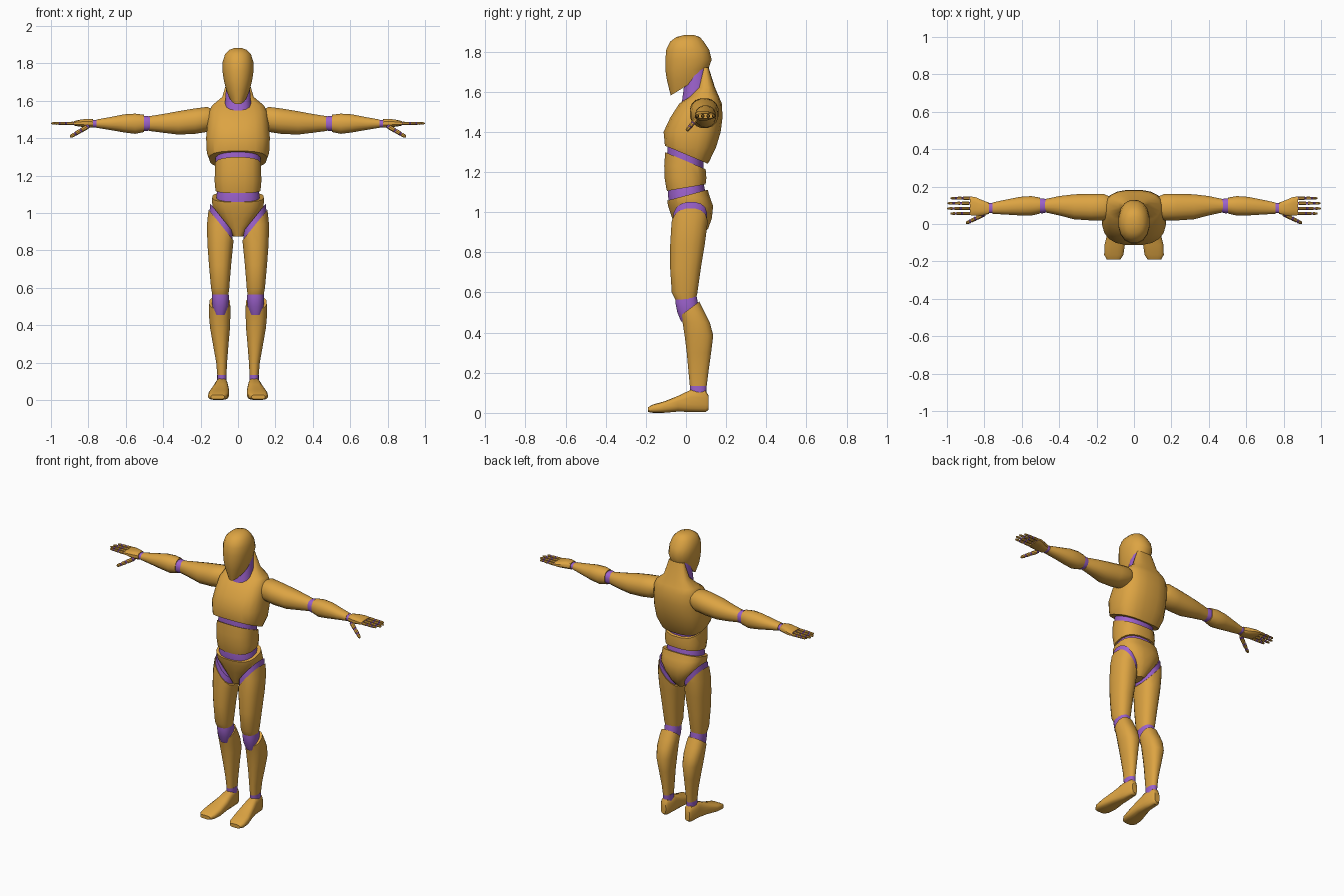
import bpy, bmesh, math
from mathutils import Vector, Matrix


def material(name, rgb):
    m = bpy.data.materials.new(name)
    m.diffuse_color = (*rgb, 1)
    return m


ORANGE = material("warm orange", (0.72, 0.37, 0.055))
PURPLE = material("joint purple", (0.33, 0.12, 0.60))


def loft(name, axis, rings, mat, n=16, power=2.4, cuts=(), mirror=False, matrix=None, bands=()):
    """Skin rounded sections (t, a0, a1, b0, b1) along an axis; each cut (point, normal)
    removes the side its normal points to; faces inside the bands turn purple."""
    bm = bmesh.new()
    loops = []
    for t, a0, a1, b0, b1 in rings:
        loop = []
        for i in range(n):
            u = 2 * math.pi * (i + 0.5) / n
            c, s = math.cos(u), math.sin(u)
            a = (a0 + a1) / 2 + (a1 - a0) / 2 * math.copysign(abs(c) ** (2 / power), c)
            b = (b0 + b1) / 2 + (b1 - b0) / 2 * math.copysign(abs(s) ** (2 / power), s)
            co = [a, b]
            co.insert(axis, t)
            loop.append(bm.verts.new(co))
        loops.append(loop)
    for p, q in zip(loops, loops[1:]):
        for i in range(n):
            bm.faces.new((p[i], p[(i + 1) % n], q[(i + 1) % n], q[i]))
    bm.faces.new(loops[0])
    bm.faces.new(loops[-1])
    for f in bm.faces:
        t = f.calc_center_median()[axis]
        f.material_index = int(any(lo < t < hi for lo, hi in bands))
    for co, no in cuts:
        geom = bm.verts[:] + bm.edges[:] + bm.faces[:]
        r = bmesh.ops.bisect_plane(bm, geom=geom, plane_co=co, plane_no=no, clear_outer=True)
        edges = [e for e in r["geom_cut"] if isinstance(e, bmesh.types.BMEdge)]
        if edges:
            bmesh.ops.edgeloop_fill(bm, edges=edges)
    if matrix:
        bm.transform(matrix)
    bmesh.ops.recalc_face_normals(bm, faces=bm.faces[:])
    me = bpy.data.meshes.new(name)
    bm.to_mesh(me)
    bm.free()
    me.materials.append(mat)
    if bands:
        me.materials.append(PURPLE)
    ob = bpy.data.objects.new(name, me)
    bpy.context.collection.objects.link(ob)
    if mirror:
        ob.modifiers.new("Mirror", "MIRROR")
    return ob


def sym(rings):
    """Expand (z, half width, y0, y1) into full sections."""
    return [(z, -w, w, y0, y1) for z, w, y0, y1 in rings]


# Head with a jaw line sloping up to the nape
loft("head", 2, sym([
    (1.575, .030, -.075, .03), (1.61, .045, -.085, .07), (1.66, .065, -.097, .09),
    (1.71, .077, -.105, .112), (1.76, .085, -.105, .130), (1.81, .083, -.100, .117),
    (1.85, .070, -.080, .090), (1.872, .048, -.05, .07), (1.882, .020, -.01, .04)]),
    ORANGE, power=2.2, cuts=[((0, -.07, 1.585), (0, .62, -1))])

# Neck
loft("neck", 2, sym([(1.50, .074, -.035, .10), (1.56, .072, -.02, .11), (1.62, .068, -.012, .11),
                     (1.72, .062, .01, .105)]), PURPLE)

# Chest, rising at the back into the nape, with a sloping lower edge
loft("chest", 2, sym([
    (1.18, .11, -.05, .07), (1.25, .142, -.08, .115), (1.32, .168, -.105, .150),
    (1.40, .172, -.113, .174), (1.47, .166, -.080, .183), (1.54, .157, -.035, .180),
    (1.575, .140, .015, .165), (1.62, .085, .055, .145), (1.72, .055, .082, .113)]),
    ORANGE, power=2.7, n=20, cuts=[((0, 0, 1.287), (0, -.42, -1))])

# Ribcage joint, abdomen and waist joint
loft("ribcage_joint", 2, sym([(1.17, .115, -.092, .085), (1.27, .122, -.097, .09), (1.36, .12, -.09, .09)]),
     PURPLE, cuts=[((0, 0, 1.31), (0, .42, 1))])
loft("abdomen", 2, sym([
    (1.08, .114, -.09, .085), (1.12, .122, -.10, .097), (1.17, .127, -.108, .103),
    (1.23, .125, -.110, .098), (1.34, .122, -.102, .088)]), ORANGE, power=2.6,
    cuts=[((0, 0, 1.255), (0, .42, 1)), ((0, 0, 1.122), (0, .17, -1))])
loft("waist_joint", 2, sym([(1.03, .118, -.085, .10), (1.09, .118, -.092, .10), (1.14, .108, -.085, .09)]),
     PURPLE)

# Pelvis tapering to the crotch
loft("pelvis", 2, sym([
    (.875, .026, -.035, .075), (.92, .062, -.052, .112), (.97, .10, -.070, .130),
    (1.03, .138, -.090, .136), (1.07, .140, -.097, .122), (1.12, .136, -.092, .106)]),
    ORANGE, power=2.6, n=20, cuts=[((0, 0, 1.083), (0, -.27, 1))])

# Thighs and hip joints share the slanted groin cut
groin = Vector((-.78, 0, .63))
thigh = [(.565, .050, .138, -.055, .050), (.60, .046, .145, -.072, .058), (.72, .036, .156, -.080, .075),
         (.84, .024, .165, -.080, .095), (.94, .018, .167, -.074, .108), (1.05, .018, .155, -.06, .112)]
loft("thigh", 2, thigh, ORANGE, mirror=True, cuts=[((.155, 0, 1.015), groin)])
hip = [(z, a + .006, b - .006, c + .004, d - .004) for z, a, b, c, d in thigh[3:]]
loft("hip_joint", 2, hip, PURPLE, mirror=True, cuts=[((.14, 0, 1.04), groin)])

# Knees, shins and ankles
loft("knee", 2, [(.455, .065, .125, -.025, .05), (.50, .05, .138, -.044, .062), (.55, .047, .14, -.054, .06),
                 (.60, .055, .135, -.05, .05)], PURPLE, mirror=True)
loft("shin", 2, [
    (.12, .062, .110, .020, .102), (.20, .058, .117, .012, .112), (.30, .050, .135, .003, .126),
    (.385, .042, .150, -.008, .137), (.45, .040, .156, -.018, .120), (.50, .040, .156, -.030, .095),
    (.56, .046, .150, -.04, .064)], ORANGE, mirror=True, cuts=[((0, 0, .505), (0, -.75, 1))])
loft("ankle", 2, [(.09, .060, .112, .022, .10), (.135, .060, .112, .018, .104)], PURPLE, mirror=True)

# Feet
loft("foot", 1, [
    (.113, .070, .106, .015, .085), (.098, .060, .116, .004, .113), (.025, .054, .122, .004, .116),
    (-.04, .048, .140, .006, .085), (-.11, .048, .158, .0, .057), (-.165, .056, .160, .0, .042),
    (-.189, .072, .146, .004, .028)], ORANGE, power=3, mirror=True)

# Arms: shoulder to wrist
loft("upper_arm", 0, [
    (.135, .035, .150, 1.455, 1.555), (.165, .018, .163, 1.432, 1.568), (.23, .018, .162, 1.422, 1.560),
    (.32, .024, .160, 1.418, 1.545), (.40, .045, .150, 1.428, 1.530), (.475, .062, .134, 1.438, 1.518)],
    ORANGE, mirror=True, power=2.2)
loft("elbow", 0, [(.46, .064, .132, 1.444, 1.514), (.49, .056, .138, 1.437, 1.520),
                  (.52, .060, .136, 1.442, 1.518)], PURPLE, mirror=True)
loft("forearm", 0, [
    (.503, .055, .142, 1.432, 1.526), (.55, .044, .150, 1.422, 1.532), (.61, .045, .146, 1.430, 1.528),
    (.69, .050, .130, 1.444, 1.512), (.757, .054, .115, 1.455, 1.500)], ORANGE, mirror=True, power=2.2)
loft("wrist", 0, [(.745, .058, .112, 1.457, 1.498), (.79, .058, .112, 1.457, 1.498)], PURPLE, mirror=True)

# Palms
loft("palm", 0, [
    (.775, .054, .115, 1.455, 1.502), (.81, .044, .128, 1.456, 1.504), (.85, .044, .146, 1.462, 1.498),
    (.878, .046, .148, 1.467, 1.491)], ORANGE, mirror=True, n=12, power=2.8)


# Fingers and thumbs with purple knuckles
def digit(name, length, r, matrix):
    stops = [(0, .9), (.10, .9), (.11, 1), (.40, .95), (.41, .8), (.48, .8), (.49, .95),
             (.70, .85), (.71, .7), (.78, .7), (.79, .85), (.95, .7), (1, .35)]
    rings = [(t * length, -r * k, r * k, -r * k, r * k) for t, k in stops]
    bands = [(lo * length, hi * length) for lo, hi in ((.001, .105), (.401, .489), (.701, .789))]
    loft(name, 0, rings, ORANGE, n=8, power=2, mirror=True, matrix=matrix, bands=bands)


for label, y, tip in (("index", .056, .982), ("middle", .083, .999), ("ring", .111, .997), ("little", .138, .980)):
    digit(label + "_finger", tip - .868, .0095, Matrix.Translation((.868, y, 1.479)))
base, tip = Vector((.80, .052, 1.464)), Vector((.897, .004, 1.407))
d = tip - base
digit("thumb", d.length, .0125, Matrix.Translation(base) @ d.to_track_quat('X', 'Z').to_matrix().to_4x4())

# Smooth shading with crisp cut edges
for ob in bpy.context.collection.objects:
    ob.select_set(True)
    bpy.context.view_layer.objects.active = ob
bpy.ops.object.shade_smooth_by_angle(angle=math.radians(35))
